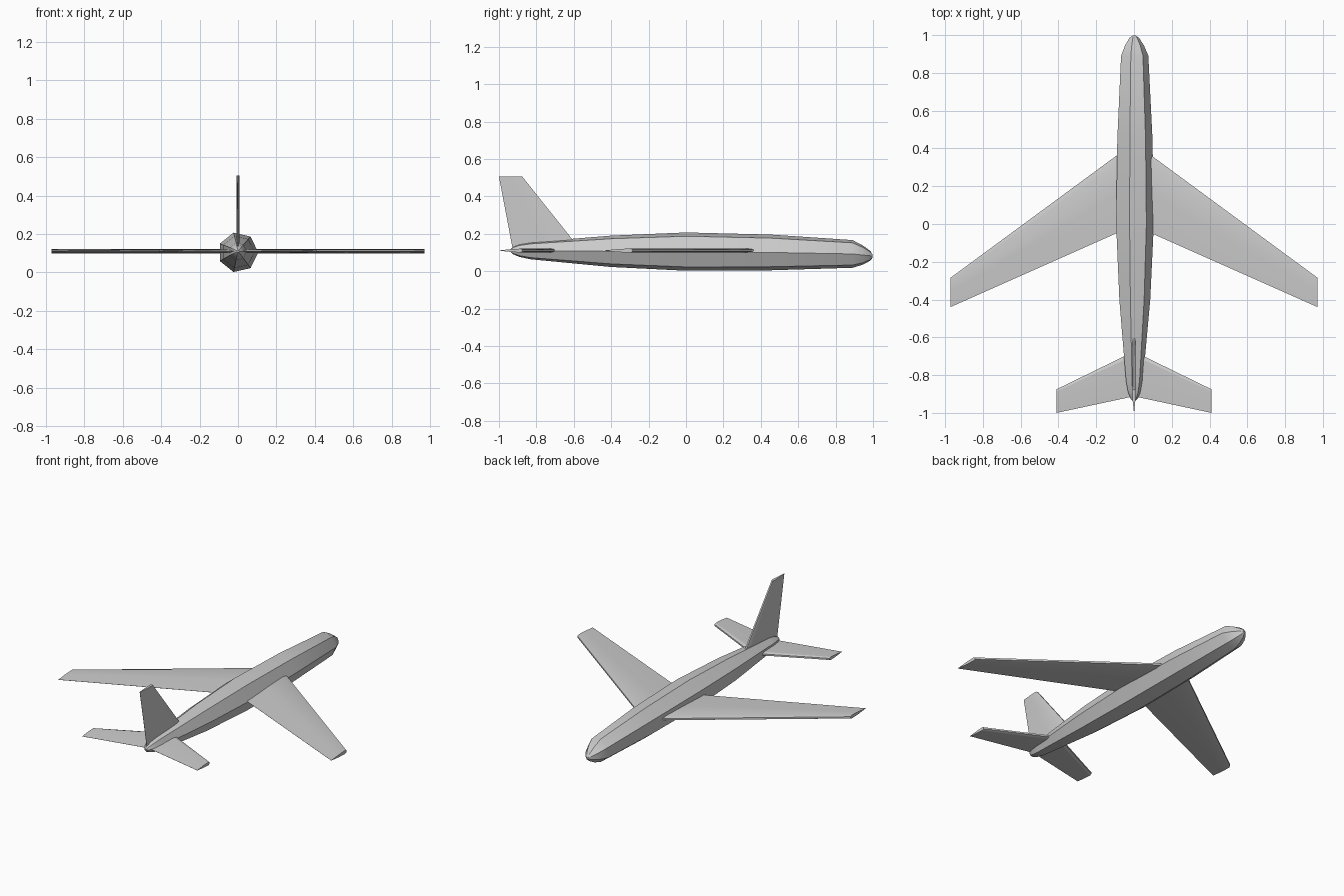
import bpy, math
from mathutils import Vector

if "Cube" in bpy.data.objects:
    bpy.data.objects.remove(bpy.data.objects["Cube"])


def make_mesh(name, rings, angle):
    """Loft closed rings of equal length and cap both ends."""
    n = len(rings[0])
    verts = [p for r in rings for p in r]
    faces = [(i * n + j, i * n + (j + 1) % n, (i + 1) * n + (j + 1) % n, (i + 1) * n + j)
             for i in range(len(rings) - 1) for j in range(n)]
    faces += [tuple(range(n))[::-1], tuple(range(len(verts) - n, len(verts)))]
    me = bpy.data.meshes.new(name)
    me.from_pydata(verts, [], faces)
    ob = bpy.data.objects.new(name, me)
    bpy.context.collection.objects.link(ob)
    bpy.ops.object.select_all(action='DESELECT')
    ob.select_set(True)
    bpy.context.view_layer.objects.active = ob
    bpy.ops.object.mode_set(mode='EDIT')
    bpy.ops.mesh.select_all(action='SELECT')
    bpy.ops.mesh.normals_make_consistent(inside=False)
    bpy.ops.object.mode_set(mode='OBJECT')
    bpy.ops.object.shade_smooth_by_angle(angle=math.radians(angle))
    return ob


def foil(lead, trail, axis, half):
    """Thin section: blunt nose, thickest near the front, sharp at the back."""
    lead, trail, up = Vector(lead), Vector(trail), Vector(axis) * half
    a = lead.lerp(trail, 0.09)
    return [lead + up * 0.5, a + up, lead.lerp(trail, 0.5) + up * 0.75, trail + up * 0.04,
            trail - up * 0.04, lead.lerp(trail, 0.5) - up * 0.75, a - up, lead - up * 0.5]


def span(name, tip_x, z, root, tip, half):
    """Both mirrored sides of a swept wing in one loft."""
    rings = [foil((x, l, z), (x, t, z), (0, 0, 1), half)
             for x, (l, t) in ((-tip_x, tip), (0, root), (tip_x, tip))]
    make_mesh(name, rings, 20)


# Seven-sided fuselage: (y, radius, centre height)
stations = [(0.998, 0.008, 0.080), (0.985, 0.027, 0.082), (0.945, 0.053, 0.086),
            (0.89, 0.076, 0.092), (0.45, 0.098, 0.100), (0, 0.105, 0.1045),
            (-0.40, 0.086, 0.106), (-0.83, 0.047, 0.109), (-0.89, 0.035, 0.110),
            (-0.925, 0.020, 0.110), (-0.938, 0.006, 0.110)]
make_mesh("fuselage", [[Vector((r * math.cos(k * math.tau / 7), y, z + r * math.sin(k * math.tau / 7)))
                        for k in range(7)] for y, r, z in stations], 25)

# Main wings and tailplane
span("main_wings", 0.972, 0.11, (0.43, -0.008), (-0.285, -0.44), 0.011)
span("tailplane", 0.41, 0.11, (-0.675, -0.912), (-0.875, -1.0), 0.010)

# Vertical fin
make_mesh("tail_fin", [foil((0, -0.56, 0.11), (0, -0.925, 0.11), (1, 0, 0), 0.009),
                       foil((0, -0.875, 0.505), (0, -1.0, 0.505), (1, 0, 0), 0.009)], 20)
